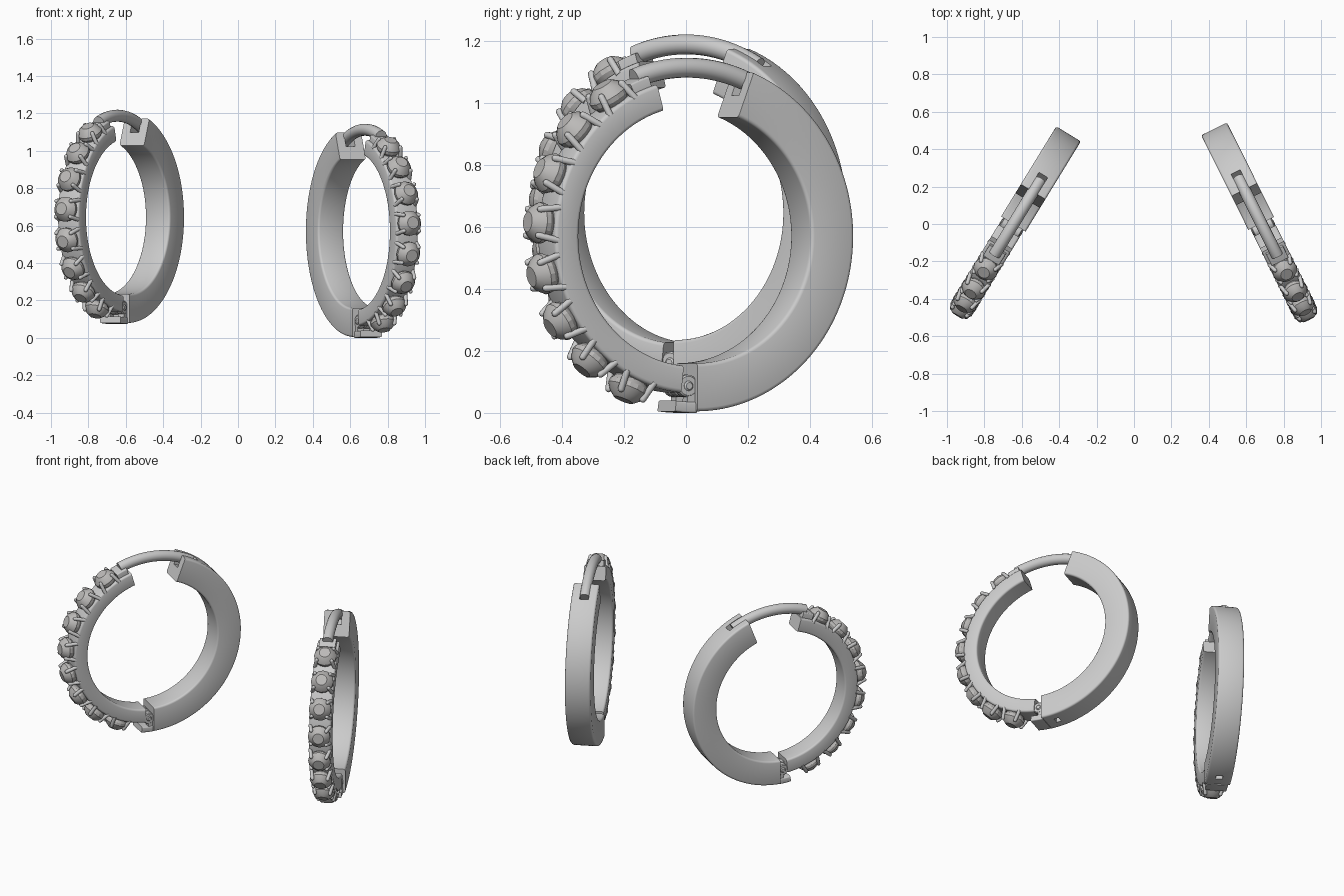
import bpy, bmesh, math
from mathutils import Matrix, Vector

if "Cube" in bpy.data.objects:
    bpy.data.objects.remove(bpy.data.objects["Cube"])

GEM = bpy.data.materials.new("gem_grey")
GEM.diffuse_color = (0.5, 0.49, 0.48, 1)
GEM.use_nodes = True
GEM.node_tree.nodes["Principled BSDF"].inputs["Base Color"].default_value = GEM.diffuse_color


def box_section(r0, r1, w, c=0.0):
    """Rectangle (radius, width) section with optionally rounded corners."""
    if c == 0:
        return [(r0, -w), (r1, -w), (r1, w), (r0, w)]
    pts = []
    for cr, cv, a0 in ((r1 - c, w - c, 0), (r0 + c, w - c, 90),
                       (r0 + c, -w + c, 180), (r1 - c, -w + c, 270)):
        for k in range(4):
            a = math.radians(a0 + 30 * k)
            pts.append((cr + c * math.cos(a), cv + c * math.sin(a)))
    return pts


def arc(bm, section, a0, a1, steps):
    """Sweep a section round the hoop axis between two angles."""
    rings = []
    for i in range(steps + 1):
        a = math.radians(a0 + (a1 - a0) * i / steps)
        rings.append([bm.verts.new((r * math.cos(a), v, r * math.sin(a))) for r, v in section])
    n = len(section)
    for p, q in zip(rings, rings[1:]):
        for j in range(n):
            bm.faces.new((p[j], p[(j + 1) % n], q[(j + 1) % n], q[j]))
    bm.faces.new(rings[0])
    bm.faces.new(rings[-1])


def lathe(bm, profile, base, axis, segs):
    """Spin a (radius, height) profile round an axis, capped at both ends."""
    rot = Vector(axis).to_track_quat('Z', 'Y').to_matrix().to_4x4()
    m = Matrix.Translation(base) @ rot
    rings = []
    for r, h in profile:
        rings.append([bm.verts.new(m @ Vector((r * math.cos(t), r * math.sin(t), h)))
                      for t in (2 * math.pi * k / segs for k in range(segs))])
    for p, q in zip(rings, rings[1:]):
        for j in range(segs):
            bm.faces.new((p[j], p[(j + 1) % segs], q[(j + 1) % segs], q[j]))
    bm.faces.new(rings[0])
    bm.faces.new(rings[-1])


def finish(name, bm, world, angle=35, mat=None, cutter=None):
    bmesh.ops.recalc_face_normals(bm, faces=bm.faces)
    me = bpy.data.meshes.new(name)
    bm.to_mesh(me)
    bm.free()
    ob = bpy.data.objects.new(name, me)
    bpy.context.collection.objects.link(ob)
    ob.matrix_world = world
    if mat:
        me.materials.append(mat)
    bpy.ops.object.select_all(action='DESELECT')
    ob.select_set(True)
    bpy.context.view_layer.objects.active = ob
    if cutter:
        mod = ob.modifiers.new("slots", 'BOOLEAN')
        mod.operation = 'DIFFERENCE'
        mod.solver = 'EXACT'
        mod.object = cutter
        bpy.ops.object.modifier_apply(modifier=mod.name)
        bpy.data.objects.remove(cutter)
    if angle:
        bpy.ops.object.shade_smooth_by_angle(angle=math.radians(angle))
    return ob


def polar(a, r, v=0.0, t=0.0):
    """Point at angle a and radius r, shifted sideways v and along the tangent t."""
    c, s = math.cos(a), math.sin(a)
    return Vector((r * c - t * s, v, r * s + t * c))


def hoop(side, centre, turn):
    world = Matrix.Translation(centre) @ Matrix.Rotation(math.radians(turn), 4, 'Z')

    # plain back half with latch slot at the top and a small slot by the hinge
    bm = bmesh.new()
    arc(bm, box_section(0.485, 0.65, 0.027), 57, 74, 6)
    arc(bm, box_section(0.535, 0.65, 0.02), -84, -81, 2)
    cutter = finish("slot_cutter", bm, world, 0)
    cutter.hide_render = True
    bm = bmesh.new()
    arc(bm, box_section(0.41, 0.565, 0.077, 0.012), -90, 69, 64)
    finish(side + "_back_half", bm, world, cutter=cutter)

    # thinner front half carrying the stones, with a block under the wire
    bm = bmesh.new()
    arc(bm, box_section(0.42, 0.507, 0.066, 0.012), 106, 264, 64)
    finish(side + "_front_half", bm, world)
    bm = bmesh.new()
    arc(bm, box_section(0.48, 0.54, 0.05, 0.006), 107.5, 115, 4)
    finish(side + "_wire_block", bm, world)

    # closing wire
    bm = bmesh.new()
    ring = [(0.543 + 0.032 * math.cos(k * math.pi / 8), 0.032 * math.sin(k * math.pi / 8))
            for k in range(16)]
    arc(bm, ring, 110.5, 60, 28)
    finish(side + "_closing_wire", bm, world)

    # stones, their seats and four claws each
    gems, seats, claws = bmesh.new(), bmesh.new(), bmesh.new()
    for i in range(8):
        a = math.radians(122 + 17.8 * i)
        out = polar(a, 1)
        lathe(gems, [(0.035, 0.48), (0.066, 0.522), (0.067, 0.538), (0.053, 0.56), (0.033, 0.576)],
              (0, 0, 0), out, 16)
        lathe(seats, [(0.055, 0.48), (0.055, 0.517)], (0, 0, 0), out, 20)
        for sv in (-1, 1):
            for st in (-1, 1):
                foot = polar(a, 0.492, sv * 0.059, st * 0.053)
                tip = polar(a, 0.565, sv * 0.043, st * 0.041)
                d = tip - foot
                n = d.length
                lathe(claws, [(0.011, 0), (0.011, n - 0.01), (0.009, n - 0.004), (0.004, n)],
                      foot, d, 10)
    finish(side + "_stones", gems, world, 20, GEM)
    finish(side + "_stone_seats", seats, world)
    finish(side + "_claws", claws, world, 50)

    # hinge: knuckles, pin, joining leaves and bottom plate
    bm = bmesh.new()
    for v0, v1, r in ((-0.06, -0.024, 0.036), (-0.021, 0.021, 0.036), (0.024, 0.06, 0.036),
                      (-0.066, 0.066, 0.016)):
        lathe(bm, [(r - 0.005, v0), (r, v0 + 0.005), (r, v1 - 0.005), (r - 0.005, v1)],
              (-0.024, 0, -0.483), (0, 1, 0), 20)
    arc(bm, box_section(0.45, 0.505, 0.021), 262, 267, 2)
    arc(bm, box_section(0.535, 0.57, 0.064, 0.006), 262.5, 270.5, 4)
    for v in (-0.042, 0.042):
        arc(bm, [(r, v + w) for r, w in box_section(0.46, 0.54, 0.017)], 267, 271, 2)
    finish(side + "_hinge", bm, world)


hoop("left", (-0.645, 0, 0.645), 58.5)
hoop("right", (0.68, 0.003, 0.57), 116.5)
